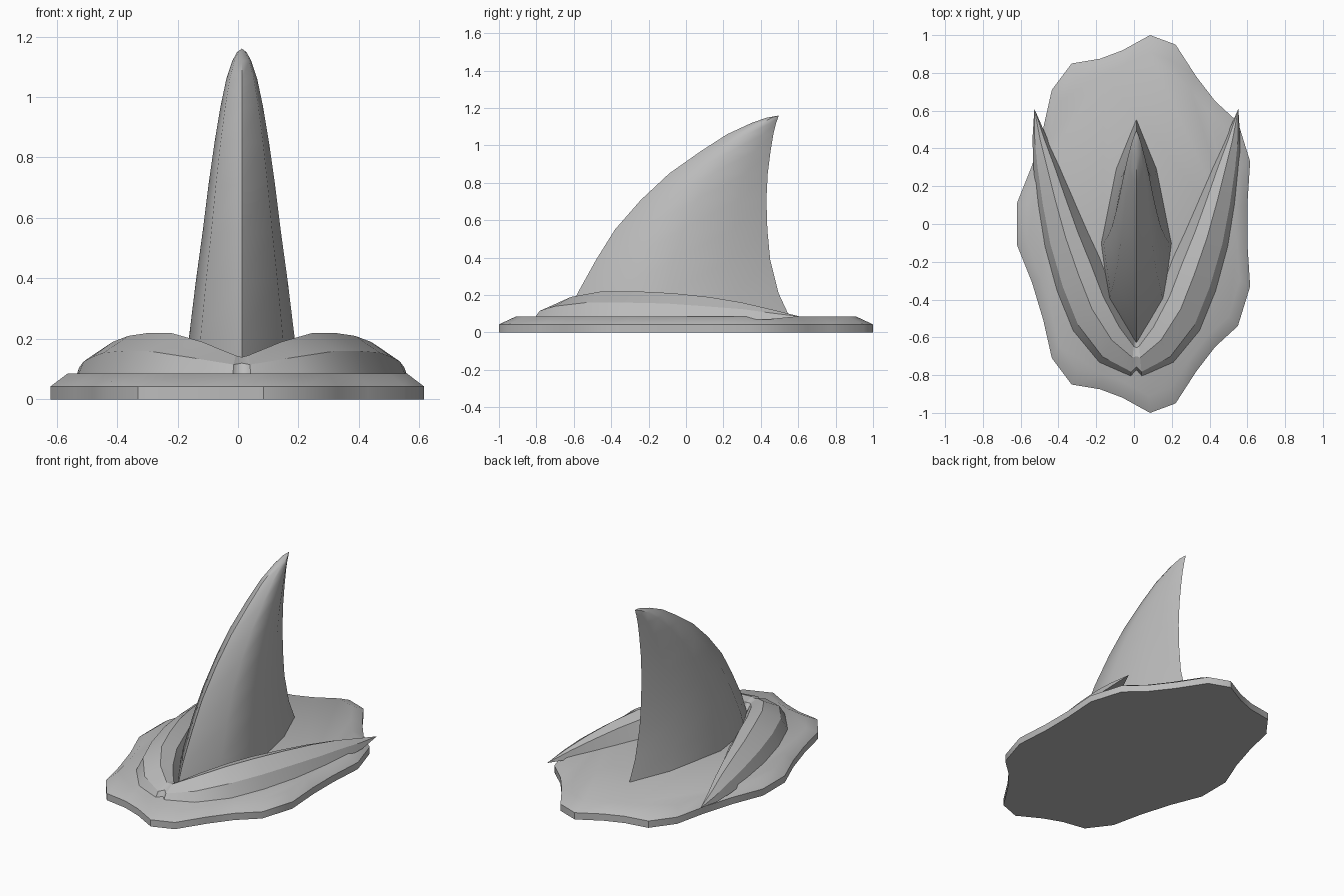
import bpy, bmesh, math

if "Cube" in bpy.data.objects:
    bpy.data.objects.remove(bpy.data.objects["Cube"])

grey = bpy.data.materials.new("plain grey")
grey.diffuse_color = (0.5, 0.5, 0.5, 1)
grey.use_nodes = True
grey.node_tree.nodes["Principled BSDF"].inputs["Base Color"].default_value = grey.diffuse_color
CX = 0.0125  # centre line of fin and waves


def finish(name, bm, x=0.0):
    bmesh.ops.remove_doubles(bm, verts=bm.verts, dist=0.0005)
    bmesh.ops.recalc_face_normals(bm, faces=bm.faces)
    for f in bm.faces:
        f.smooth = True
    mesh = bpy.data.meshes.new(name)
    bm.to_mesh(mesh)
    bm.free()
    mesh.materials.append(grey)
    ob = bpy.data.objects.new(name, mesh)
    bpy.context.collection.objects.link(ob)
    ob.location.x = x
    return ob


def smooth(ob, degrees):
    bpy.context.view_layer.objects.active = ob
    ob.select_set(True)
    bpy.ops.object.shade_smooth_by_angle(angle=math.radians(degrees))
    ob.select_set(False)


def loft(rings):
    """Closed rings joined in order; returns the mesh and its vertex rings."""
    bm = bmesh.new()
    vr = [[bm.verts.new(p) for p in r] for r in rings]
    n = len(vr[0])
    for a, b in zip(vr, vr[1:]):
        for i in range(n):
            j = (i + 1) % n
            bm.faces.new((a[i], a[j], b[j], b[i]))
    return bm, vr


# Water base: wavy outline, mirrored front to back, with a bevelled rim
back = [(0.60, 0.10), (0.615, 0.33), (0.55, 0.54), (0.43, 0.65), (0.33, 0.78),
        (0.22, 0.95), (0.085, 1.0), (-0.06, 0.92), (-0.18, 0.875),
        (-0.33, 0.85), (-0.435, 0.71), (-0.48, 0.51), (-0.54, 0.31), (-0.62, 0.11)]
outline = back + [(x, -y) for x, y in reversed(back)]
bm, vr = loft([[(x * s, y * s, z) for x, y in outline]
               for s, z in ((1, 0), (1, 0.043), (0.91, 0.085))])
bm.faces.new(vr[0])
bm.faces.new(vr[-1])
smooth(finish("water_base", bm), 40)

# Fin: levels of (z, leading y, trailing y, half width)
levels = [(0.07, -0.635, 0.56, 0.187), (0.21, -0.58, 0.495, 0.174),
          (0.39, -0.48, 0.45, 0.152), (0.55, -0.38, 0.435, 0.130),
          (0.71, -0.24, 0.43, 0.110), (0.85, -0.09, 0.437, 0.090),
          (0.97, 0.08, 0.452, 0.070), (1.06, 0.22, 0.467, 0.051),
          (1.12, 0.35, 0.482, 0.031), (1.148, 0.43, 0.492, 0.016),
          (1.16, 0.495, 0.495, 0)]
section = [(0.19, 0.78), (0.445, 1.0), (0.78, 0.57)]
rings = []
for z, lead, trail, w in levels:
    side = [(w * k, lead + (trail - lead) * t, z) for t, k in section]
    rings.append([(0, lead, z)] + side + [(0, trail, z)]
                 + [(-x, y, h) for x, y, h in reversed(side)])
bm, vr = loft(rings)
bm.faces.new(vr[0])
smooth(finish("fin", bm, CX), 42)

# Bow waves: stations of (outer x, y, inner x, y, shoulder z, crest z)
stations = [(0, -0.78, 0, -0.62, 0.12, 0.14),
            (0.03, -0.815, 0.01, -0.60, 0.115, 0.145),
            (0.20, -0.74, 0.06, -0.49, 0.14, 0.19),
            (0.34, -0.57, 0.13, -0.33, 0.16, 0.22),
            (0.425, -0.36, 0.19, -0.17, 0.16, 0.22),
            (0.49, -0.12, 0.26, -0.02, 0.155, 0.21),
            (0.525, 0.10, 0.33, 0.14, 0.14, 0.19),
            (0.545, 0.30, 0.40, 0.30, 0.125, 0.16),
            (0.55, 0.45, 0.47, 0.45, 0.105, 0.125),
            (0.54, 0.61, 0.54, 0.61, 0.085, 0.085)]
rings = []
for ox, oy, ix, iy, zs, zc in stations:
    heights = [0.07 if zc > 0.1 else 0.085, zs, zc, zc - (zc - 0.085) * 0.2, 0.07 if zc > 0.1 else 0.085]
    rings.append([(ox + (ix - ox) * t, oy + (iy - oy) * t, z)
                  for t, z in zip((0, 0.15, 0.5, 0.78, 1), heights)])
bm, vr = loft(rings)
for a, b in zip(vr, vr[1:]):  # crisp ridges along the wave
    for p, q in zip(a, b):
        bm.edges.get((p, q)).smooth = False
for p, q in zip(vr[1], vr[1][1:]):  # crisp notch at the prow
    bm.edges.get((p, q)).smooth = False
waves = finish("bow_waves", bm, CX)
mirror = waves.modifiers.new("mirror", "MIRROR")
mirror.use_axis[0] = True
